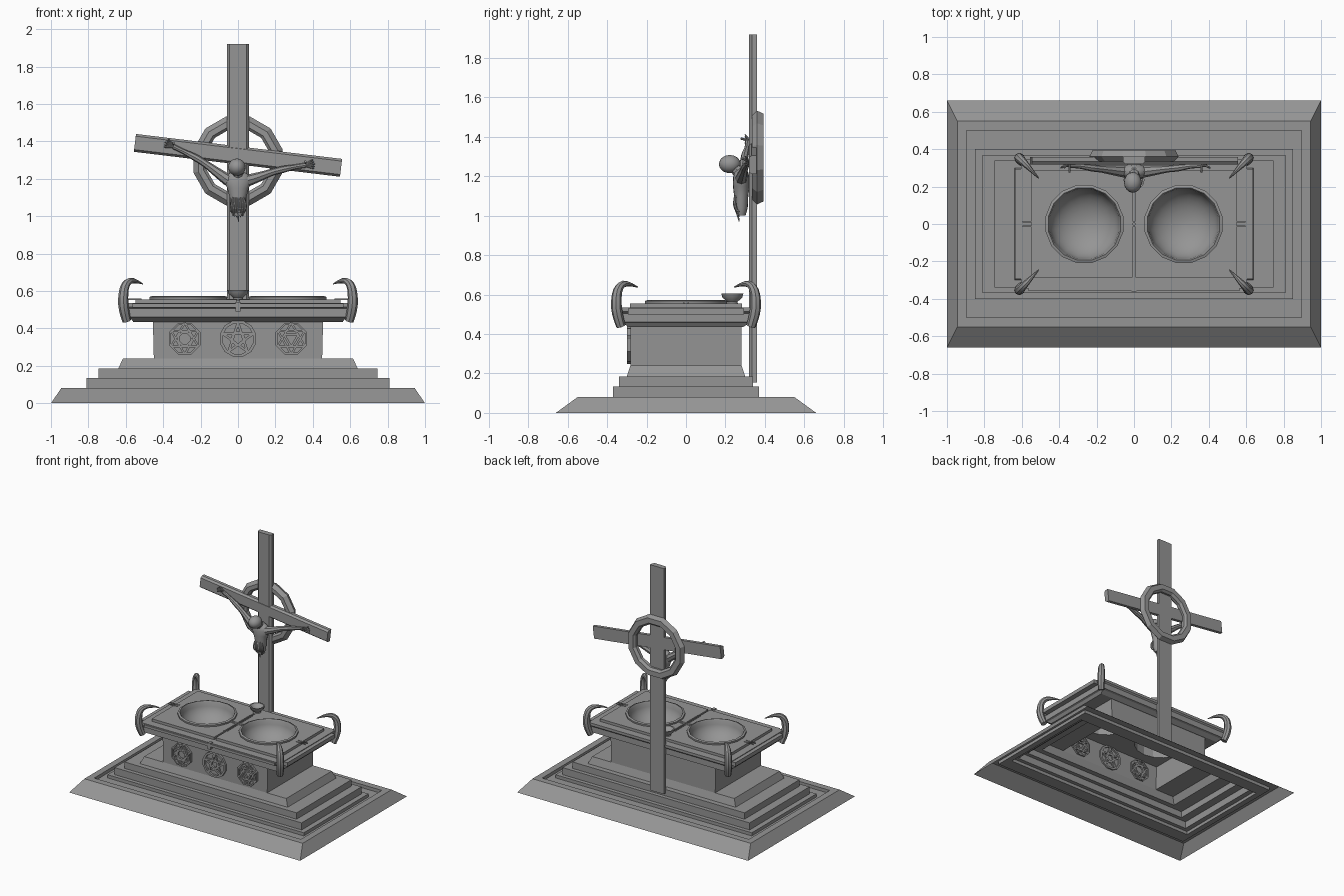
import bpy
import bmesh
from math import sin, cos, pi, radians, atan2, hypot
from mathutils import Matrix, Vector

default_cube = bpy.data.objects.get("Cube")
if default_cube:
    bpy.data.objects.remove(default_cube, do_unlink=True)

GREY = (0.3, 0.3, 0.3, 1)
stone = bpy.data.materials.new("grey stone")
stone.use_nodes = True
stone.diffuse_color = GREY
stone.node_tree.nodes["Principled BSDF"].inputs["Base Color"].default_value = GREY


def activate(ob):
    bpy.ops.object.select_all(action='DESELECT')
    ob.select_set(True)
    bpy.context.view_layer.objects.active = ob


def finish(name, bm, smooth=False, matrix=None):
    if matrix is not None:
        bm.transform(matrix)
    bmesh.ops.recalc_face_normals(bm, faces=bm.faces)
    mesh = bpy.data.meshes.new(name)
    bm.to_mesh(mesh)
    bm.free()
    mesh.materials.append(stone)
    ob = bpy.data.objects.new(name, mesh)
    bpy.context.collection.objects.link(ob)
    if smooth:
        activate(ob)
        bpy.ops.object.shade_smooth_by_angle(angle=radians(40))
    return ob


def bridge(bm, rings, closed=False):
    pairs = list(zip(rings, rings[1:])) + ([(rings[-1], rings[0])] if closed else [])
    for a, b in pairs:
        n = len(a)
        for i in range(n):
            bm.faces.new((a[i], a[(i + 1) % n], b[(i + 1) % n], b[i]))


def loft(name, levels, shape, caps=True, smooth=False, centre=0, matrix=None):
    """Stack scaled copies of a flat shape; a level is (x scale, y scale, z)."""
    bm = bmesh.new()
    rings = [[bm.verts.new((x * sx, centre + y * sy, z)) for x, y in shape]
             for sx, sy, z in levels]
    bridge(bm, rings)
    if caps:
        bm.faces.new(rings[0])
        bm.faces.new(rings[-1])
    return finish(name, bm, smooth, matrix)


def lathe(name, profile, n, matrix, closed=False, smooth=False, turn=0.0):
    bm = bmesh.new()
    rings = [[bm.verts.new((r * cos(2 * pi * (i + turn) / n), r * sin(2 * pi * (i + turn) / n), z))
              for i in range(n)] for r, z in profile]
    bridge(bm, rings, closed)
    if not closed:
        bm.faces.new(rings[-1])
    return finish(name, bm, smooth, matrix)


def box(name, centre, size, tilt=0.0):
    bm = bmesh.new()
    bmesh.ops.create_cube(bm, size=1)
    return finish(name, bm, matrix=Matrix.Translation(centre) @ Matrix.Rotation(tilt, 4, 'Y')
                  @ Matrix.Diagonal((*size, 1)))


def tube(name, points, radii, smooth=True, curved=True):
    curve = bpy.data.curves.new(name, 'CURVE')
    curve.dimensions = '3D'
    curve.bevel_depth = 1
    curve.bevel_resolution = 2
    curve.use_fill_caps = True
    curve.resolution_u = 3
    spline = curve.splines.new('NURBS' if curved else 'POLY')
    spline.points.add(len(points) - 1)
    for p, co, r in zip(spline.points, points, radii):
        p.co = (*co, 1)
        p.radius = r
    if curved:
        spline.order_u = 3
        spline.use_endpoint_u = True
    curve.materials.append(stone)
    ob = bpy.data.objects.new(name, curve)
    bpy.context.collection.objects.link(ob)
    activate(ob)
    bpy.ops.object.convert(target='MESH')
    if smooth:
        bpy.ops.object.shade_smooth_by_angle(angle=radians(40))
    return ob


SQUARE = [(-1, -1), (1, -1), (1, 1), (-1, 1)]
CIRCLE = [(cos(i * pi / 8), sin(i * pi / 8)) for i in range(16)]

# Hollow stepped plinth and pedestal, open underneath
loft("stepped_plinth", [
    (1, .66, 0), (.945, .55, .08), (.895, .5, .08), (.895, .5, .055), (.85, .4, .055),
    (.85, .4, .08), (.81, .37, .08), (.81, .37, .135), (.745, .34, .135), (.745, .34, .185),
    (.64, .3, .185), (.615, .282, .24), (.45, .282, .24), (.455, .282, .44)],
    SQUARE, caps=False)

# Table slab with moulded edge, and the two top panels
slab = loft("table_slab", [(.56, .29, .435), (.575, .32, .455), (.59, .335, .46),
                           (.59, .335, .505), (.605, .345, .515), (.605, .345, .535)], SQUARE)
panels = [box("table_panel", (s * .277, 0, .54), (.54, .57, .03)) for s in (-1, 1)]

# Round recesses for the basins
for s in (-1, 1):
    place = Matrix.Translation((s * .265, 0, 0))
    cutter = loft("basin_cutter", [(.2, .2, .3), (.2, .2, .8)], CIRCLE, matrix=place)
    for target in [slab] + panels:
        mod = target.modifiers.new("recess", 'BOOLEAN')
        mod.operation = 'DIFFERENCE'
        mod.object = cutter
        activate(target)
        bpy.ops.object.modifier_apply(modifier=mod.name)
    bpy.data.objects.remove(cutter, do_unlink=True)
    curve = [(.19 * cos(t * pi / 16), .56 - .14 * sin(t * pi / 16)) for t in range(8)]
    lathe("basin", [(.21, .545), (.212, .568), (.197, .573)] + curve + [(.01, .42)],
          16, place, smooth=True, turn=.5)
    # Side rail and its small clasp
    box("side_rail", (s * .615, 0, .515), (.04, .59, .03))
    for y in (-.012, .012):
        box("side_clasp", (s * .555, y, .556), (.08, .007, .006))
box("front_rail", (0, -.348, .522), (1.13, .02, .02))
box("front_clasp", (0, -.345, .515), (.025, .03, .05))

# Thin crossed strips between the basins
for s in (-1, 1):
    box("centre_strip", (s * .01, 0, .553), (.008, .32, .01))
    box("cross_strip", (0, s * .01, .553), (.12, .008, .01))

# Curved horns on the four corners
for sx in (-1, 1):
    for sy in (-1, 1):
        path = [(.595, .33, .44), (.612, .35, .5), (.615, .355, .57), (.605, .345, .635),
                (.565, .305, .665), (.51, .245, .638)]
        tube("corner_horn", [(sx * x, sy * y, z) for x, y, z in path],
             (.024, .028, .027, .023, .015, .003))

# Small cup at the foot of the cross
lathe("small_cup", [(.03, .55), (.025, .562), (.05, .585), (.056, .605), (.047, .605),
                    (.03, .585), (.008, .58)], 12, Matrix.Translation((0, .235, 0)), smooth=True)

# Cross with chamfered front edges
BEAM = [(-1, .36), (1, .36), (1, .335), (.75, .32), (-.75, .32), (-1, .335)]
loft("cross_upright", [(.06, 1, .155), (.06, 1, 1.92)], BEAM)
loft("cross_arm", [(.048, .995, -.555), (.048, .995, .555)], BEAM,
     matrix=Matrix.Translation((0, 0, 1.325)) @ Matrix.Rotation(radians(96.9), 4, 'Y'))

# Faceted ring behind the crossing
FACE_FRONT = Matrix.Rotation(radians(-90), 4, 'X')
lathe("cross_ring", [(.175, .35), (.19, .335), (.22, .335), (.246, .36), (.23, .394),
                     (.19, .394), (.175, .375)],
      12, Matrix.Translation((0, 0, 1.295)) @ FACE_FRONT, closed=True, turn=.5)


# Star emblems set through the front wall
def star_bars(x, count, skip, radius, width, start=pi / 2):
    pts = [(radius * cos(start + i * 2 * pi / count), radius * sin(start + i * 2 * pi / count))
           for i in range(count)]
    for i in range(count):
        (ax, az), (bx, bz) = pts[i], pts[(i + skip) % count]
        box("emblem_bar", (x + (ax + bx) / 2, -.284, .345 + (az + bz) / 2),
            (hypot(bx - ax, bz - az), .024, width), -atan2(bz - az, bx - ax))


def emblem_ring(x, outer, inner, n):
    lathe("emblem_ring", [(outer, -.27), (outer, -.298), (inner, -.298), (inner, -.27)], n,
          Matrix.Translation((x, 0, .345)) @ FACE_FRONT, closed=True, turn=.5)


emblem_ring(0, .1, .084, 12)
star_bars(0, 5, 2, .086, .013)
star_bars(0, 5, 1, .04, .01, -pi / 2)
for s in (-1, 1):
    emblem_ring(s * .285, .091, .08, 8)
    star_bars(s * .285, 6, 2, .084, .011)
emblem_ring(-.285, .042, .03, 8)
star_bars(.285, 3, 1, .045, .012, -pi / 2)

# Figure: torso, neck and bowed head
loft("figure_torso", [
    (.028, .022, 1.0), (.042, .033, 1.04), (.044, .036, 1.1), (.058, .042, 1.15),
    (.075, .042, 1.19), (.06, .036, 1.22), (.025, .02, 1.24)],
    CIRCLE, smooth=True, centre=.28)
tube("figure_neck", [(0, .275, 1.21), (0, .255, 1.245), (0, .22, 1.26)], (.035, .028, .025))
head = bmesh.new()
bmesh.ops.create_uvsphere(head, u_segments=16, v_segments=10, radius=1)
finish("figure_head", head, True, Matrix.Translation((-.006, .222, 1.262))
       @ Matrix.Diagonal((.047, .055, .046, 1)))


# Arms with spread fingers, and a nail through each wrist
def arm(name, path):
    tube(name + "_arm", path, (.032, .027, .018, .02, .011, .014))
    wrist = Vector(path[-1])
    along = (wrist - Vector(path[-2])).normalized()
    side = Vector((-along.z, 0, along.x))
    for k in (-2, -1, 0, 1, 2):
        mid = wrist + along * .025 + side * k * .007
        tip = wrist + along * (.05 - .004 * abs(k)) + side * k * .012
        tip.y -= .012
        tube(name + "_finger", [wrist, mid, tip], (.008, .006, .003), curved=False)
    tube(name + "_nail", [wrist + Vector((0, .03, 0)), wrist - Vector((0, .035, -.02))],
         (.004, .006), curved=False)


arm("right", [(-.05, .28, 1.19), (-.1, .285, 1.225), (-.18, .295, 1.285),
              (-.23, .3, 1.315), (-.3, .312, 1.35), (-.345, .312, 1.372)])
arm("left", [(.05, .28, 1.19), (.1, .285, 1.205), (.18, .295, 1.235),
             (.24, .3, 1.25), (.31, .312, 1.265), (.36, .312, 1.272)])

# Ragged strands hanging from the open belly
for i in range(-3, 4):
    x = i * .011
    bottom = .97 + .014 * abs(i) + .01 * (i % 2)
    tube("torn_strand", [(x * .8, .25, 1.1), (x * 1.2 + .006, .243, 1.06),
                         (x - .004, .26, 1.02), (x + .004, .27, bottom)],
         (.006, .009, .008, .002))
